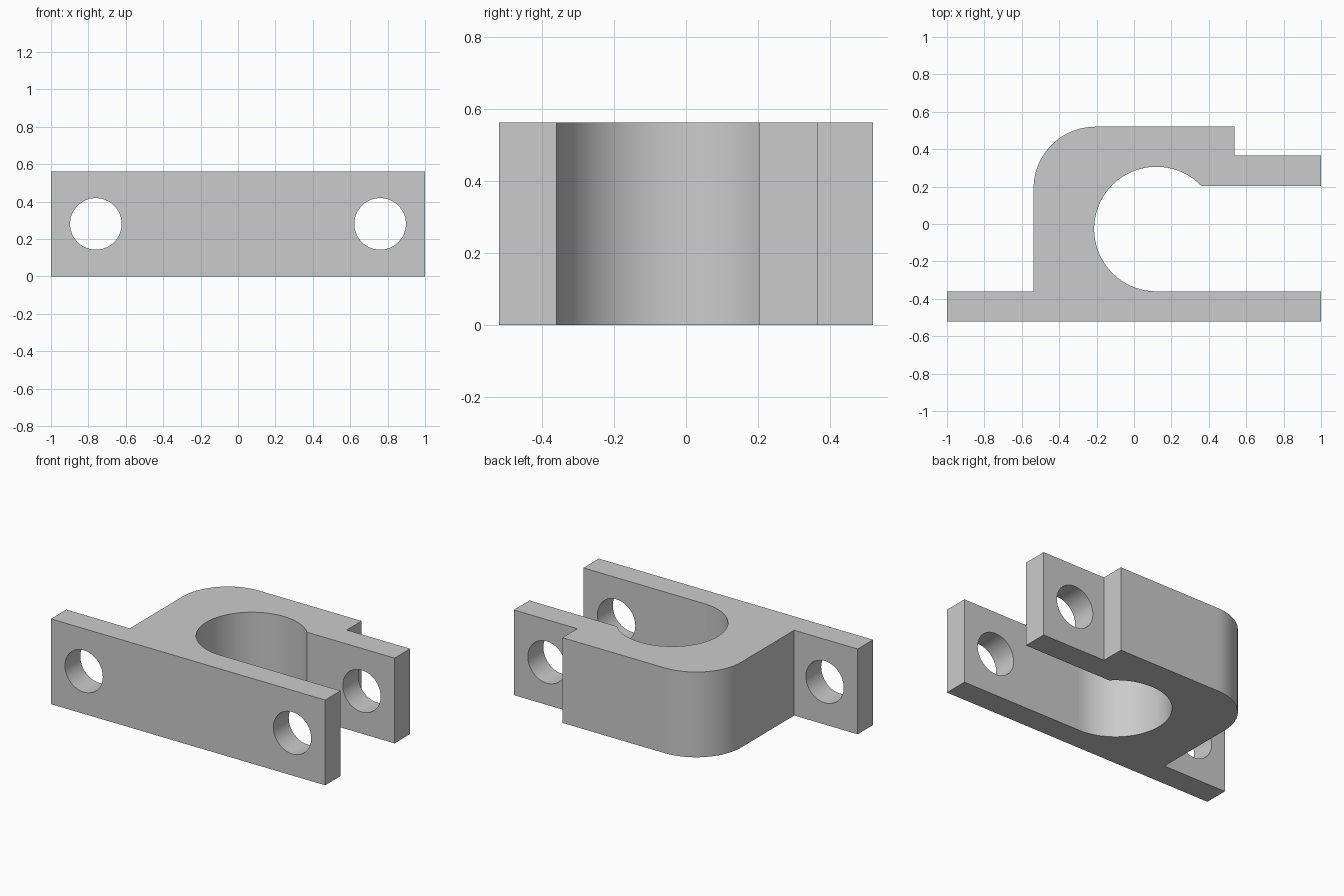
import bpy
import bmesh
from math import cos, sin, radians, asin, degrees, pi
from mathutils import Matrix

default = bpy.data.objects.get("Cube")
if default:
    bpy.data.objects.remove(default, do_unlink=True)

HEIGHT = 0.562
HALF_DEPTH = 0.52
WALL_IN = -0.36       # inner face of the front plate
LUG_IN, LUG_OUT = 0.203, 0.365
BLOCK = 0.537         # half width of the clamp block
BORE_X, BORE_Y, BORE_R = 0.12, -0.027, 0.333
CORNER_R = 0.33
HOLE_X, HOLE_R = 0.76, 0.138

metal = bpy.data.materials.new("light grey metal")
grey = (0.6, 0.6, 0.6, 1)
metal.use_nodes = True
metal.diffuse_color = grey
metal.node_tree.nodes["Principled BSDF"].inputs["Base Color"].default_value = grey


def arc(cx, cy, r, start, end, steps):
    """Points along an arc, angles in degrees."""
    angles = [radians(start + (end - start) * i / steps) for i in range(steps + 1)]
    return [(cx + r * cos(a), cy + r * sin(a)) for a in angles]


def make_object(name, bm):
    mesh = bpy.data.meshes.new(name)
    bm.to_mesh(mesh)
    bm.free()
    obj = bpy.data.objects.new(name, mesh)
    bpy.context.collection.objects.link(obj)
    mesh.materials.append(metal)
    return obj


# Clamp outline, counter-clockwise from the front right corner of the plate
lug_angle = degrees(asin((LUG_IN - BORE_Y) / BORE_R))
outline = [(-1, -HALF_DEPTH), (1, -HALF_DEPTH), (1, WALL_IN)]
outline += arc(BORE_X, BORE_Y, BORE_R, 270, lug_angle, 72)
outline += [(1, LUG_IN), (1, LUG_OUT), (BLOCK, LUG_OUT), (BLOCK, HALF_DEPTH)]
outline += arc(CORNER_R - BLOCK, HALF_DEPTH - CORNER_R, CORNER_R, 90, 180, 32)
outline += [(-BLOCK, WALL_IN), (-1, WALL_IN)]

bm = bmesh.new()
base = bm.faces.new([bm.verts.new((x, y, 0)) for x, y in outline])
top = bmesh.ops.extrude_face_region(bm, geom=[base])["geom"]
bmesh.ops.translate(bm, vec=(0, 0, HEIGHT),
                    verts=[v for v in top if isinstance(v, bmesh.types.BMVert)])
bmesh.ops.recalc_face_normals(bm, faces=bm.faces)
clamp = make_object("clamp_bracket", bm)

# Bolt holes: the right one through the plate, the left one through plate and lug
bm = bmesh.new()
for x, y, depth in ((-HOLE_X, -0.44, 0.3), (HOLE_X, 0, 1.2)):
    bmesh.ops.create_cone(bm, cap_ends=True, segments=64, radius1=HOLE_R, radius2=HOLE_R,
                          depth=depth, matrix=Matrix.Translation((x, y, HEIGHT / 2))
                          @ Matrix.Rotation(pi / 2, 4, "X"))
cutter = make_object("bolt_hole_cutter", bm)
cutter.hide_render = True

cut = clamp.modifiers.new("bolt_holes", "BOOLEAN")
cut.operation = "DIFFERENCE"
cut.solver = "EXACT"
cut.object = cutter
bpy.ops.object.select_all(action="DESELECT")
clamp.select_set(True)
bpy.context.view_layer.objects.active = clamp
bpy.ops.object.modifier_apply(modifier=cut.name)
bpy.data.objects.remove(cutter, do_unlink=True)

# Smooth the narrow curved strips, keep the broad faces flat
bpy.ops.object.shade_smooth_by_angle(angle=radians(25))
for face in clamp.data.polygons:
    face.use_smooth = face.area < 0.02
